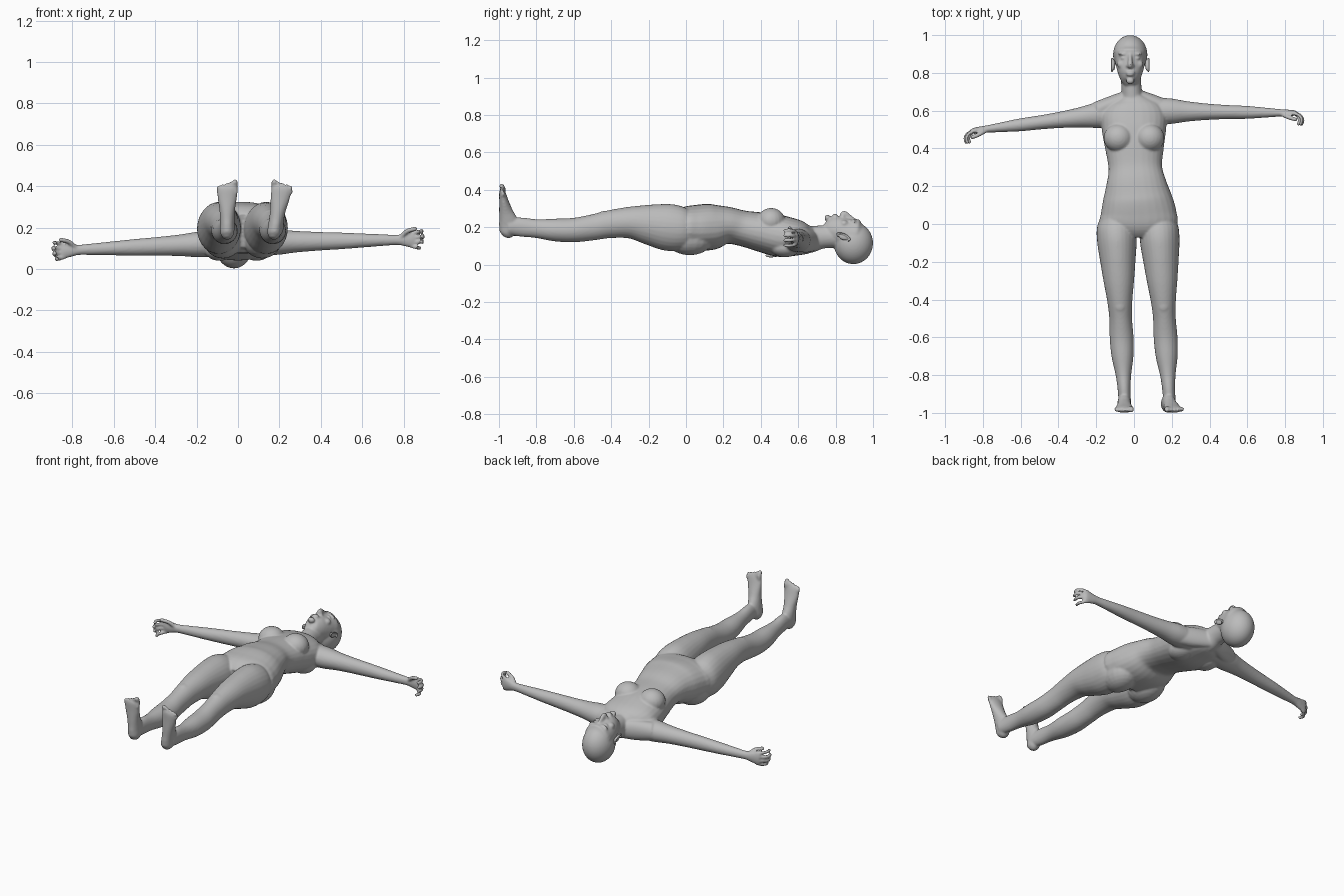
import bpy, bmesh, math
from mathutils import Vector, Matrix

cube = bpy.data.objects.get("Cube")
if cube:
    bpy.data.objects.remove(cube, do_unlink=True)

UP, BACK = Vector((0, 0, 1)), Vector((0, 1, 0))
skin = bpy.data.materials.new("grey skin")
skin.use_nodes = True
GREY = (0.5, 0.5, 0.5, 1)
skin.diffuse_color = GREY
skin.node_tree.nodes["Principled BSDF"].inputs["Base Color"].default_value = GREY


def bridge(bm, loops):
    """Skin a row of point loops and cap both ends."""
    rings = [[bm.verts.new(p) for p in loop] for loop in loops]
    sides = len(rings[0])
    for lo, hi in zip(rings, rings[1:]):
        for k in range(sides):
            j = (k + 1) % sides
            bm.faces.new((lo[k], lo[j], hi[j], hi[k]))
    bm.faces.new(rings[0][::-1])
    bm.faces.new(rings[-1])


def spline(p, q, r, s, t):
    """Catmull-Rom blend of four stations."""
    return [0.5 * (2 * b + (c - a) * t + (2 * a - 5 * b + 4 * c - d) * t * t
                   + (3 * b - a - 3 * c + d) * t ** 3) for a, b, c, d in zip(p, q, r, s)]


def tube(bm, stations, hint=UP, sides=28, steps=5, power=1.0):
    """Loft oval rings through stations of (x, y, z, side radius, hint radius)."""
    st = [stations[0]] + list(stations) + [stations[-1]]
    path = [spline(*st[i:i + 4], k / steps) for i in range(len(st) - 3) for k in range(steps)]
    path.append(list(stations[-1]))
    loops = []
    for i, s in enumerate(path):
        before, after = path[max(i - 1, 0)], path[min(i + 1, len(path) - 1)]
        along = (Vector(after[:3]) - Vector(before[:3])).normalized()
        a = along.cross(hint).normalized()
        b = a.cross(along)
        loop = []
        for k in range(sides):
            w = math.tau * k / sides
            c, n = [math.copysign(abs(v) ** power, v) for v in (math.cos(w), math.sin(w))]
            loop.append(Vector(s[:3]) + a * c * s[3] + b * n * s[4])
        loops.append(loop)
    bridge(bm, loops)


def ball(bm, centre, radii, turn=0.0, axis="X", sides=20, rows=14):
    m = (Matrix.Translation(centre) @ Matrix.Rotation(turn, 4, axis)
         @ Matrix.Diagonal((*radii, 1)))
    loops = []
    for i in range(rows):
        lat = math.pi * (i + 0.3) / (rows - 0.4)
        r, z = math.sin(lat), math.cos(lat)
        turns = [math.tau * k / sides for k in range(sides)]
        loops.append([m @ Vector((r * math.cos(w), r * math.sin(w), z)) for w in turns])
    bridge(bm, loops)


def finger(bm, points, r):
    tube(bm, [(*p, r, r) for p in points], Vector((0.1, 0.3, 1)), 12, 4)
    for end in (points[0], points[-1]):
        ball(bm, end, (r, r, r), sides=12, rows=8)


def finish(bm, name, voxel, smoothing):
    bmesh.ops.recalc_face_normals(bm, faces=bm.faces)
    mesh = bpy.data.meshes.new(name)
    bm.to_mesh(mesh)
    bm.free()
    mesh.materials.append(skin)
    ob = bpy.data.objects.new(name, mesh)
    bpy.context.collection.objects.link(ob)
    mod = ob.modifiers.new("fuse", "REMESH")
    mod.mode, mod.voxel_size, mod.use_smooth_shade = "VOXEL", voxel, True
    mod = ob.modifiers.new("soften", "SMOOTH")
    mod.factor, mod.iterations = 0.5, smoothing


def torso(bm):
    # y, centre x, half width, underside z, top z
    rows = [(-.05, .025, .1, .1, .27), (0, .025, .2, .085, .31), (.06, .024, .2, .075, .32),
            (.14, .018, .182, .08, .325), (.22, .012, .158, .11, .31), (.3, .007, .142, .1, .29),
            (.4, .003, .155, .07, .28), (.5, 0, .17, .042, .265), (.58, 0, .17, .045, .245),
            (.64, -.003, .125, .055, .22), (.68, -.006, .06, .075, .205)]
    tube(bm, [(x, y, (lo + hi) / 2, w, (hi - lo) / 2) for y, x, w, lo, hi in rows], power=0.9)
    for side in (-1, 1):
        # breast and buttock
        ball(bm, (side * .083, .455, .233), (.078, .075, .07))
        ball(bm, (.022 + side * .095, .02, .143), (.095, .13, .092))
        # shoulder slope and shoulder blade
        tube(bm, [(0, .69, .125, .03, .05), (side * .1, .645, .125, .04, .06),
                  (side * .19, .6, .125, .05, .055)])
        ball(bm, (side * .09, .53, .09), (.07, .08, .05))


def leg(bm, side):
    hip, ankle = (-.09, -.052) if side < 0 else (.137, .184)

    def shift(y):
        return hip + (ankle - hip) * (-.1 - y) / .78

    # y, half width, underside z, top z
    rows = [(.04, .08, .1, .29), (-.02, .103, .075, .31), (-.1, .104, .075, .325),
            (-.2, .093, .107, .322), (-.3, .081, .14, .31), (-.41, .066, .142, .29),
            (-.5, .06, .13, .268), (-.6, .063, .12, .25), (-.7, .058, .125, .246),
            (-.8, .041, .143, .243), (-.88, .034, .15, .252), (-.95, .033, .16, .25)]
    tube(bm, [(shift(y), y, (lo + hi) / 2, w, (hi - lo) / 2) for y, w, lo, hi in rows])
    # kneecap
    ball(bm, (shift(-.43), -.43, .262), (.035, .045, .026))

    # foot from heel to ball, then toes
    lean = 0.0 if side < 0 else .17
    rows = [(.148, -.965, .015, .018), (.17, -.957, .032, .041), (.22, -.948, .035, .052),
            (.28, -.962, .037, .038), (.34, -.974, .046, .025), (.385, -.982, .049, .017),
            (.4, -.984, .043, .011)]
    heel = ankle - (0 if side < 0 else .012)
    tube(bm, [(heel + lean * (z - .16), y, z, w, t) for z, y, w, t in rows], BACK)
    for k in range(5):
        x = heel + lean * .24 + side * (.02 * k - .038)
        r = .0135 if k == 0 else .0095
        tip = .42 - .0065 * k
        finger(bm, [(x, -.98, .37), (x, -.977, .4 - .005 * k), (x, -.985, tip)], r)


def arm(bm, side):
    y_slope, z_slope = (-.125, -.045) if side < 0 else (-.015, .018)

    def spot(d, dy=0.0, dz=0.0):
        return side * d, .6 + y_slope * d + dy, .127 + z_slope * d + dz

    # distance out, half width along y, half height
    rows = [(.08, .07, .065), (.19, .068, .062), (.28, .054, .052), (.39, .043, .045),
            (.5, .037, .04), (.6, .034, .034), (.7, .026, .028), (.77, .02, .025),
            (.81, .018, .033), (.845, .015, .04), (.862, .01, .036)]
    tube(bm, [(*spot(d), w, h) for d, w, h in rows])
    # curled fingers and thumb
    for k in range(4):
        dz = .033 - .022 * k
        reach = (0, .006, .002, -.012)[k]
        finger(bm, [spot(.84, 0, dz), spot(.872 + reach, -.01, dz * 1.15),
                    spot(.888 + reach, -.034, dz * 1.25), spot(.882 + reach, -.058, dz * 1.2)], .0095)
    finger(bm, [spot(.785, -.008, .012), spot(.815, -.022, .04), spot(.855, -.034, .052)], .0115)


def head(bm):
    mid = -.02
    # neck and skull
    tube(bm, [(-.004, .6, .13, .075, .07), (-.008, .66, .135, .06, .072),
              (-.014, .73, .148, .053, .062), (mid, .82, .15, .056, .06)])
    ball(bm, (mid, .895, .115), (.091, .105, .112), sides=36, rows=24)
    # face and jaw: y, half width, back z, front z
    rows = [(.737, .02, .19, .238), (.75, .04, .15, .258), (.78, .058, .12, .262),
            (.82, .071, .1, .258), (.865, .08, .07, .25), (.91, .084, .05, .242),
            (.95, .06, .08, .205)]
    tube(bm, [(mid, y, (lo + hi) / 2, w, (hi - lo) / 2) for y, w, lo, hi in rows])
    # nose, lips, chin
    tube(bm, [(mid, .9, .236, .01, .012), (mid, .87, .252, .011, .018),
              (mid, .845, .268, .014, .021), (mid, .834, .258, .012, .014)])
    for y, w in ((.802, .024), (.79, .022)):
        ball(bm, (mid, y, .261), (w, .007, .011))
    ball(bm, (mid, .757, .25), (.022, .017, .017))
    # nostril, brow, eye and cheekbone
    for side in (-1, 1):
        ball(bm, (mid + side * .013, .838, .256), (.01, .009, .013))
        ball(bm, (mid + side * .037, .9, .229), (.028, .008, .015), side * .12, "Y")
        ball(bm, (mid + side * .035, .878, .229), (.017, .008, .014))
        ball(bm, (mid + side * .045, .845, .219), (.025, .022, .02))


def ear(side):
    bm = bmesh.new()
    centre = Vector((-.02 + side * .088, .842, .148))
    ball(bm, centre, (.009, .03, .016), -.35)
    # curled rim around the shell
    rim = []
    for k in range(9):
        w = math.pi * (0.15 + 1.35 * k / 8)
        rim.append(centre + Vector((side * .008, .033 * math.sin(w + .5), -.02 * math.cos(w - .2))))
    finger(bm, rim, .0055)
    finish(bm, "right_ear" if side < 0 else "left_ear", .003, 3)


# One fused skin from all body parts
body = bmesh.new()
torso(body)
head(body)
for s in (-1, 1):
    leg(body, s)
    arm(body, s)
    ear(s)
finish(body, "body", .006, 5)
